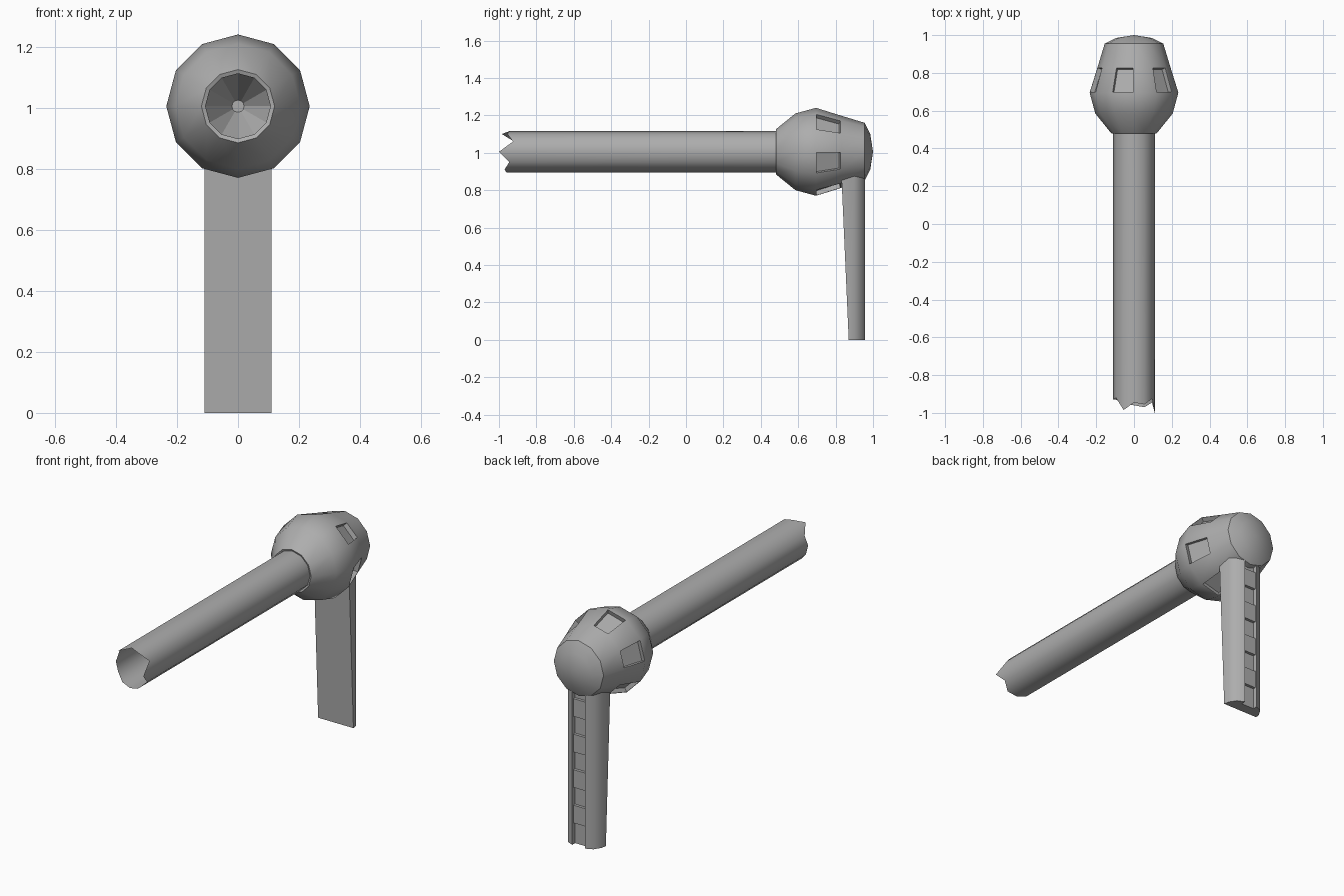
import bpy, bmesh, math
from mathutils import Vector

cube = bpy.data.objects.get("Cube")
if cube:
    bpy.data.objects.remove(cube, do_unlink=True)

SIDES = 12
AXIS_Z = 1.005

grey = bpy.data.materials.new("hull grey")
grey.use_nodes = True
colour = (0.42, 0.42, 0.42, 1)
grey.diffuse_color = colour
grey.node_tree.nodes["Principled BSDF"].inputs["Base Color"].default_value = colour


def finish(bm, name, angle=40):
    mesh = bpy.data.meshes.new(name)
    bm.to_mesh(mesh)
    bm.free()
    obj = bpy.data.objects.new(name, mesh)
    bpy.context.collection.objects.link(obj)
    mesh.materials.append(grey)
    bpy.ops.object.select_all(action='DESELECT')
    obj.select_set(True)
    bpy.context.view_layer.objects.active = obj
    bpy.ops.object.shade_smooth_by_angle(angle=math.radians(angle))
    return obj


def ring(bm, y, r):
    """Ring around the long axis; y is a number or one value per corner."""
    ys = y if isinstance(y, list) else [y] * SIDES
    return [bm.verts.new((r * math.cos(math.tau * k / SIDES), ys[k],
                          AXIS_Z + r * math.sin(math.tau * k / SIDES)))
            for k in range(SIDES)]


def bridge(bm, a, b):
    return [bm.faces.new((a[k], b[k], b[(k + 1) % SIDES], a[(k + 1) % SIDES]))
            for k in range(SIDES)]


# Rounded pod with a recessed window on every second panel
bm = bmesh.new()
profile = [(0.485, 0.107), (0.48, 0.12), (0.585, 0.205), (0.695, 0.235),
           (0.83, 0.193), (0.955, 0.155), (0.985, 0.095)]
rings = [ring(bm, y, r) for y, r in profile]
bands = [bridge(bm, a, b) for a, b in zip(rings, rings[1:])]
tip = bm.verts.new((0, 1.0, AXIS_Z))
for k in range(SIDES):
    bm.faces.new((rings[-1][k], tip, rings[-1][(k + 1) % SIDES]))
bmesh.ops.recalc_face_normals(bm, faces=bm.faces)
windows = bands[3][1::2]
bmesh.ops.inset_individual(bm, faces=windows, thickness=0.006, depth=0)
for f in windows:
    inward = f.normal * -0.025
    top = bmesh.ops.extrude_discrete_faces(bm, faces=[f])["faces"][0]
    bmesh.ops.translate(bm, verts=top.verts[:], vec=inward)
finish(bm, "pod")

# Long tube with a torn open end
bm = bmesh.new()
torn = [-1.0, -0.925, -0.955, -0.945, -0.985, -0.92,
        -0.93, -0.93, -0.95, -0.96, -0.97, -0.945]
outer = bridge(bm, ring(bm, torn, 0.11), ring(bm, 0.485, 0.11))
bmesh.ops.recalc_face_normals(bm, faces=bm.faces)
finish(bm, "torn_tube")

# Faceted funnel closing the tube inside
bm = bmesh.new()
wide, narrow = ring(bm, 0.3, 0.108), ring(bm, 0.46, 0.02)
bridge(bm, wide, narrow)
bm.faces.new(narrow)
finish(bm, "inner_funnel", 10)

# Support leg: flat sloping front, rounded back with a ladder channel
half = [(0.11, 0.87), (0.104, 0.9), (0.08, 0.938), (0.04, 0.956), (0.04, 0.93)]
section = half + [(-x, y) for x, y in reversed(half)]
bm = bmesh.new()


def leg_ring(z, lean):
    return [bm.verts.new((x, y - (lean if y == half[0][1] else 0), z)) for x, y in section]


low, high = leg_ring(0, 0), leg_ring(0.9, 0.04)
count = len(section)
for k in range(count):
    n = (k + 1) % count
    bm.faces.new((low[k], low[n], high[n], high[k]))
bm.faces.new(low)
bm.faces.new(high)
bmesh.ops.recalc_face_normals(bm, faces=bm.faces)
finish(bm, "leg")

# Ladder blocks in the channel
for i in range(4):
    bm = bmesh.new()
    bmesh.ops.create_cube(bm, size=1)
    bmesh.ops.scale(bm, verts=bm.verts, vec=(0.08, 0.018, 0.1))
    bmesh.ops.translate(bm, verts=bm.verts, vec=(0, 0.937, 0.17 + 0.2 * i))
    finish(bm, f"ladder_block_{i + 1}")
